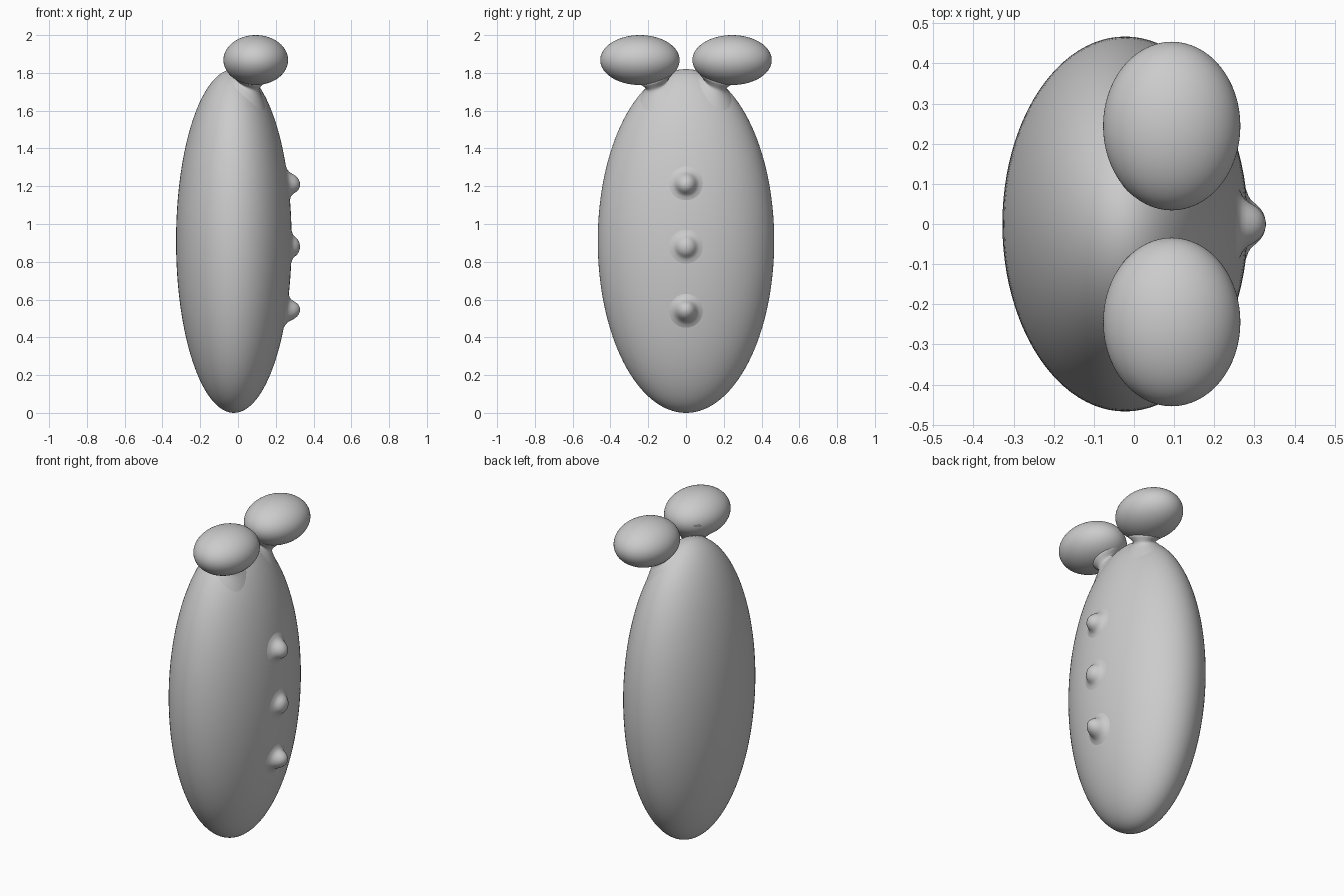
import bpy, bmesh, math

if "Cube" in bpy.data.objects:
    bpy.data.objects.remove(bpy.data.objects["Cube"])

mat = bpy.data.materials.new("light grey")
mat.diffuse_color = (0.6, 0.6, 0.6, 1)
mat.use_nodes = True
mat.node_tree.nodes["Principled BSDF"].inputs["Base Color"].default_value = mat.diffuse_color

BODY_C, BODY_R = (-0.022, 0, 0.91), (0.306, 0.467, 0.91)
EYE_C, EYE_R = (0.094, 0.244, 1.868), (0.171, 0.21, 0.132)


def finish(name, bm):
    bmesh.ops.recalc_face_normals(bm, faces=bm.faces)
    me = bpy.data.meshes.new(name)
    bm.to_mesh(me)
    bm.free()
    me.materials.append(mat)
    me.shade_smooth()
    ob = bpy.data.objects.new(name, me)
    bpy.context.collection.objects.link(ob)
    return ob


def ellipsoid(name, c, r, seg=64, rings=48):
    bm = bmesh.new()
    bmesh.ops.create_uvsphere(bm, u_segments=seg, v_segments=rings, radius=1)
    bmesh.ops.scale(bm, vec=r, verts=bm.verts)
    bmesh.ops.translate(bm, vec=c, verts=bm.verts)
    return finish(name, bm)


def loft(name, rings):
    bm = bmesh.new()
    loops = [[bm.verts.new(p) for p in ring] for ring in rings]
    for a, b in zip(loops, loops[1:]):
        n = len(a)
        for i in range(n):
            bm.faces.new((a[i], a[(i + 1) % n], b[(i + 1) % n], b[i]))
    bm.faces.new(loops[-1])
    return finish(name, bm)


def rise(c, r, i, p):
    """Height of an ellipsoid surface above its centre along axis i."""
    s = 1 - sum(((p[k] - c[k]) / r[k]) ** 2 for k in range(3) if k != i)
    return r[i] * math.sqrt(max(s, 0))


N = 40
ANG = [2 * math.pi * i / N for i in range(N)]

ellipsoid("body", BODY_C, BODY_R, 96, 64)

# Buttons: soft bumps flaring out of the body surface
PROFILE = [(0.095, -0.03), (0.085, 0.02), (0.072, 0.09), (0.062, 0.2), (0.054, 0.36),
           (0.047, 0.55), (0.039, 0.72), (0.029, 0.86), (0.018, 0.95), (0.006, 1)]
for n, zc in enumerate((0.54, 0.88, 1.215)):
    height = 0.328 - BODY_C[0] - rise(BODY_C, BODY_R, 0, (0, 0, zc))
    rings = []
    for r, h in PROFILE:
        ring = []
        for a in ANG:
            y, z = r * math.cos(a), zc + r * math.sin(a)
            x = BODY_C[0] + rise(BODY_C, BODY_R, 0, (0, y, z))
            ring.append((x + h * height, y, z))
        rings.append(ring)
    loft("button_%d" % (n + 1), rings)

# Eyes, each joined to the body by a flared neck
for side, s in (("left", 1), ("right", -1)):
    ellipsoid("eye_" + side, (EYE_C[0], s * EYE_C[1], EYE_C[2]), EYE_R)
    rings = []
    for k in range(13):
        t = k / 12
        r = 0.062 + 0.033 * (2 * t - 1) ** 2
        ring = []
        for a in ANG:
            x, y = 0.05 + r * math.cos(a), 0.15 + r * math.sin(a)
            low = BODY_C[2] + rise(BODY_C, BODY_R, 2, (x, y, 0)) - 0.003
            high = EYE_C[2] - rise(EYE_C, EYE_R, 2, (x, y, 0)) + 0.003
            ring.append((x, s * y, low + (high - low) * t))
        rings.append(ring)
    loft("neck_" + side, rings)
